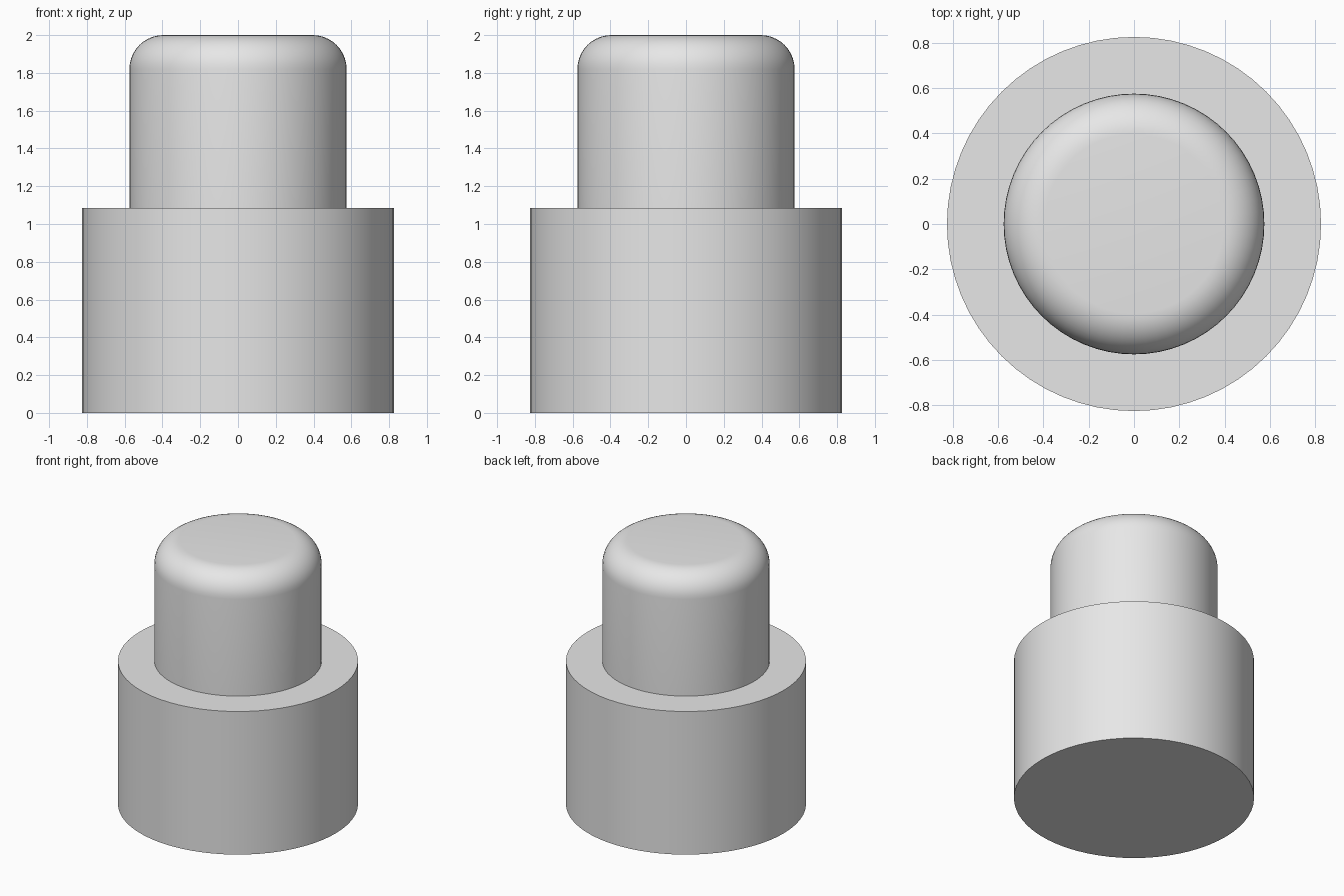
import bpy
import bmesh
import math

cube = bpy.data.objects.get("Cube")
if cube:
    bpy.data.objects.remove(cube, do_unlink=True)

BASE_TOP = 1.085

grey = bpy.data.materials.new("light_grey")
grey.use_nodes = True
colour = (0.8, 0.8, 0.8, 1)
grey.diffuse_color = colour
grey.node_tree.nodes["Principled BSDF"].inputs["Base Color"].default_value = colour


def lathe(name, profile, steps=64):
    """Spin a radius/height profile around the vertical axis."""
    bm = bmesh.new()
    verts = [bm.verts.new((r, 0, z)) for r, z in profile]
    edges = [bm.edges.new(pair) for pair in zip(verts, verts[1:])]
    bmesh.ops.spin(bm, geom=verts + edges, cent=(0, 0, 0), axis=(0, 0, 1),
                   angle=math.tau, steps=steps, use_duplicate=False)
    bmesh.ops.remove_doubles(bm, verts=bm.verts, dist=0.0001)
    # Close the open rims with flat caps
    rims = [e for e in bm.edges if e.is_boundary]
    bmesh.ops.holes_fill(bm, edges=rims, sides=0)
    bmesh.ops.recalc_face_normals(bm, faces=bm.faces)
    mesh = bpy.data.meshes.new(name)
    bm.to_mesh(mesh)
    bm.free()
    mesh.materials.append(grey)
    obj = bpy.data.objects.new(name, mesh)
    bpy.context.collection.objects.link(obj)
    bpy.ops.object.select_all(action="DESELECT")
    obj.select_set(True)
    bpy.context.view_layer.objects.active = obj
    bpy.ops.object.shade_smooth_by_angle(angle=math.radians(30))
    return obj


# Wide lower cylinder and narrower upper cylinder with a rounded top, in one solid
radius, fillet, top = 0.575, 0.18, 2.0
arc = [math.radians(90 * i / 10) for i in range(11)]
rounded = [(radius - fillet + fillet * math.cos(a),
            top - fillet + fillet * math.sin(a)) for a in arc]
lathe("stepped_plug", [(0.825, 0), (0.825, BASE_TOP), (radius, BASE_TOP)] + rounded)
